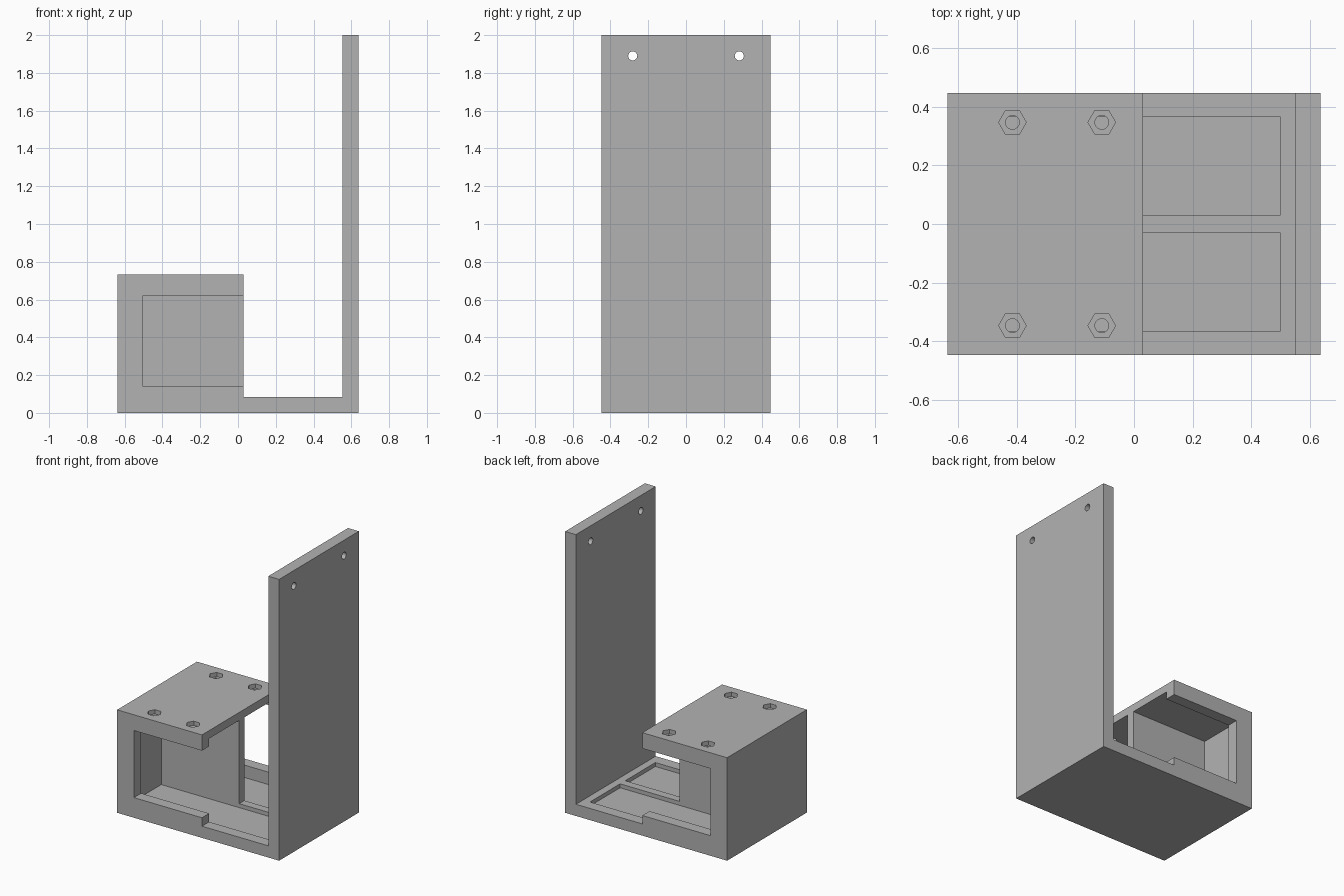
import bpy
import bmesh
from math import pi
from mathutils import Matrix, Vector

if "Cube" in bpy.data.objects:
    bpy.data.objects.remove(bpy.data.objects["Cube"], do_unlink=True)

grey = bpy.data.materials.new("plain grey")
grey.use_nodes = True
colour = (0.448, 0.448, 0.448, 1)
grey.diffuse_color = colour
grey.node_tree.nodes["Principled BSDF"].inputs["Base Color"].default_value = colour

HALF_X, HALF_Y = 0.637, 0.448
BLOCK_END, WALL_X = 0.03, 0.552
FLOOR_Z, BLOCK_Z = 0.083, 0.732


def make_object(name, bm):
    bmesh.ops.recalc_face_normals(bm, faces=bm.faces[:])
    mesh = bpy.data.meshes.new(name)
    bm.to_mesh(mesh)
    bm.free()
    mesh.materials.append(grey)
    obj = bpy.data.objects.new(name, mesh)
    bpy.context.collection.objects.link(obj)
    return obj


def box(name, low, high):
    bm = bmesh.new()
    low, high = Vector(low), Vector(high)
    size = Matrix.Diagonal((*(high - low), 1))
    bmesh.ops.create_cube(bm, size=1, matrix=Matrix.Translation((low + high) / 2) @ size)
    return make_object(name, bm)


def prism(name, centre, radius, depth, sides, axis="Z"):
    bm = bmesh.new()
    turn = Matrix.Rotation(pi / 2, 4, "Y") if axis == "X" else Matrix()
    bmesh.ops.create_cone(bm, cap_ends=True, segments=sides, radius1=radius, radius2=radius,
                          depth=depth, matrix=Matrix.Translation(centre) @ turn)
    # hexagon corners point along x
    if sides == 6:
        corner = max(v.co.x - centre[0] for v in bm.verts)
        if corner < radius * 0.95:
            bmesh.ops.rotate(bm, verts=bm.verts[:], cent=centre,
                             matrix=Matrix.Rotation(pi / 6, 3, "Z"))
    return make_object(name, bm)


# Bracket body: side profile with block, floor and tall back plate
profile = [(-HALF_X, 0), (HALF_X, 0), (HALF_X, 2), (WALL_X, 2), (WALL_X, FLOOR_Z),
           (BLOCK_END, FLOOR_Z), (BLOCK_END, BLOCK_Z), (-HALF_X, BLOCK_Z)]
bm = bmesh.new()
face = bm.faces.new([bm.verts.new((x, -HALF_Y, z)) for x, z in profile])
swept = bmesh.ops.extrude_face_region(bm, geom=[face])["geom"]
bmesh.ops.translate(bm, vec=(0, 2 * HALF_Y, 0),
                    verts=[g for g in swept if isinstance(g, bmesh.types.BMVert)])
bracket = make_object("bracket", bm)

cutters = []
for side in (-1, 1):
    # Cavity on each side of the divider, running on as a floor pocket
    ys = sorted((side * 0.029, side * 0.367))
    cutters.append(box("cavity_cutter", (-0.583, ys[0], 0.055), (0.498, ys[1], 0.675)))
    # Smaller side opening that leaves a lip around the cavity
    ys = sorted((side * 0.3, side * 0.5))
    cutters.append(box("opening_cutter", (-0.505, ys[0], 0.143), (0.1, ys[1], 0.62)))
    # Nut recesses and bolt holes in the top
    for x in (-0.415, -0.11):
        y = side * 0.347
        cutters.append(prism("nut_cutter", (x, y, BLOCK_Z), 0.047, 0.06, 6))
        cutters.append(prism("bolt_cutter", (x, y, 0.7), 0.0235, 0.2, 32))
    # Mounting holes in the tall plate
    cutters.append(prism("mount_cutter", (0.6, side * 0.282, 1.89), 0.024, 0.3, 32, "X"))

bpy.context.view_layer.objects.active = bracket
for cutter in cutters:
    cut = bracket.modifiers.new(cutter.name, "BOOLEAN")
    cut.operation = "DIFFERENCE"
    cut.solver = "EXACT"
    cut.object = cutter
    bpy.ops.object.modifier_apply(modifier=cut.name)
for cutter in cutters:
    bpy.data.objects.remove(cutter, do_unlink=True)
